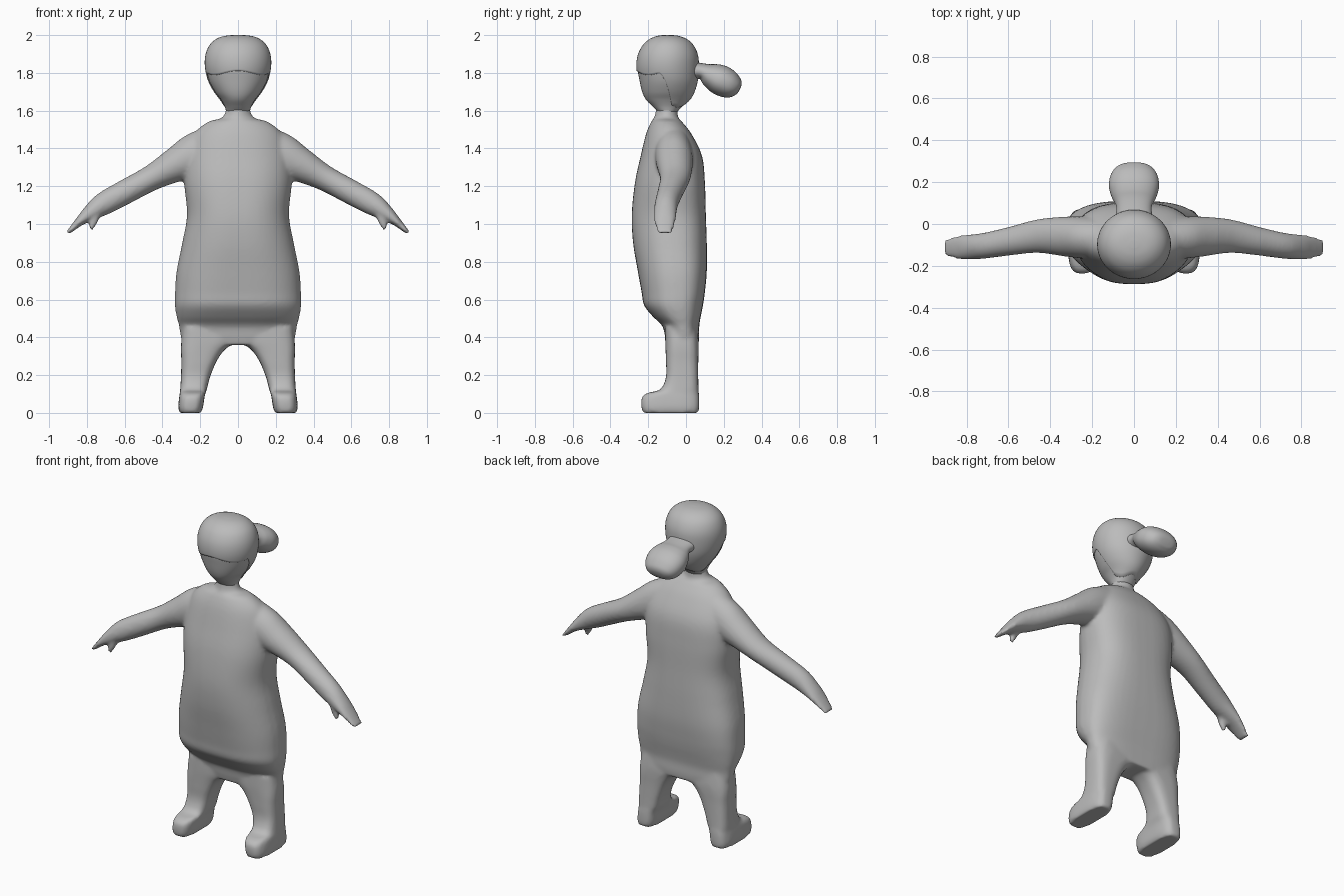
import bpy, bmesh, math
from mathutils import Vector

if "Cube" in bpy.data.objects:
    bpy.data.objects.remove(bpy.data.objects["Cube"])

grey = bpy.data.materials.new("plain grey")
grey.diffuse_color = (0.5, 0.5, 0.5, 1)
grey.use_nodes = True
grey.node_tree.nodes["Principled BSDF"].inputs["Base Color"].default_value = grey.diffuse_color
X, Y, Z = Vector((1, 0, 0)), Vector((0, 1, 0)), Vector((0, 0, 1))


def resample(rows, n=5):
    """Catmull-Rom interpolation of rows of numbers."""
    out = []
    for i in range(len(rows) - 1):
        a, b, c, d = rows[max(i - 1, 0)], rows[i], rows[i + 1], rows[min(i + 2, len(rows) - 1)]
        for k in range(n):
            t = k / n
            out.append([q + 0.5 * t * (r - p + t * (2 * p - 5 * q + 4 * r - s + t * (3 * (q - r) + s - p)))
                        for p, q, r, s in zip(a, b, c, d)])
    return out + [list(rows[-1])]


def oval(center, u, v, e=2.0, taper=0.0, n=48):
    """Superellipse ring; taper narrows the front side."""
    pts = []
    for i in range(n):
        a = 2 * math.pi * i / n
        c, s = math.cos(a), math.sin(a)
        c = math.copysign(abs(c) ** (2 / e), c)
        s = math.copysign(abs(s) ** (2 / e), s)
        pts.append(center + u * c * (1 - taper * max(0, -s) ** 1.5) + v * s)
    return pts


def loft(bm, rings):
    start = len(bm.faces)
    loops = [[bm.verts.new(p) for p in r] for r in rings]
    n = len(loops[0])
    for a, b in zip(loops, loops[1:]):
        for i in range(n):
            bm.faces.new((a[i], a[(i + 1) % n], b[(i + 1) % n], b[i]))
    bm.faces.new(loops[0][::-1])
    bm.faces.new(loops[-1])
    bm.faces.ensure_lookup_table()
    bmesh.ops.recalc_face_normals(bm, faces=bm.faces[start:])


def tube(bm, rows, width_axis, e=2.0):
    """Rows: x, y, z, half width along width_axis, half thickness."""
    rows = resample(rows)
    c = [Vector(r[:3]) for r in rows]
    rings = []
    for i, r in enumerate(rows):
        t = (c[min(i + 1, len(c) - 1)] - c[max(i - 1, 0)]).normalized()
        rings.append(oval(c[i], width_axis * r[3], t.cross(width_axis).normalized() * r[4], e))
    loft(bm, rings)


def finish(bm, name):
    me = bpy.data.meshes.new(name)
    bm.to_mesh(me)
    bm.free()
    me.materials.append(grey)
    ob = bpy.data.objects.new(name, me)
    bpy.context.collection.objects.link(ob)
    for p in me.polygons:
        p.use_smooth = True
    return ob


# Body: torso with coat, arms and legs fused into one skin
bm = bmesh.new()
torso = [  # z, half width, front y, back y, squareness
    (0.36, 0.28, -0.10, 0.065, 3), (0.40, 0.302, -0.11, 0.07, 3), (0.46, 0.312, -0.125, 0.07, 3),
    (0.51, 0.325, -0.175, 0.078, 3.2), (0.57, 0.334, -0.222, 0.09, 3.2), (0.64, 0.333, -0.235, 0.10, 3.2),
    (0.75, 0.325, -0.255, 0.11, 3), (0.90, 0.295, -0.28, 0.11, 2.8), (1.05, 0.27, -0.287, 0.105, 2.8),
    (1.22, 0.285, -0.27, 0.10, 2.8), (1.36, 0.28, -0.24, 0.085, 2.6), (1.475, 0.235, -0.212, 0.03, 2.4),
    (1.54, 0.16, -0.185, -0.02, 2.2), (1.56, 0.09, -0.17, -0.04, 2), (1.60, 0.065, -0.16, -0.045, 2),
    (1.68, 0.06, -0.15, -0.05, 2)]
loft(bm, [oval(Vector((0, (f + b) / 2, z)), X * w, Y * (b - f) / 2, e, 0.2)
          for z, w, f, b, e in resample(torso)])
leg = [  # z, inner x, outer x, front y, back y
    (0.0, 0.195, 0.31, -0.228, 0.065), (0.03, 0.185, 0.316, -0.236, 0.07), (0.08, 0.178, 0.312, -0.234, 0.07),
    (0.105, 0.172, 0.308, -0.205, 0.068), (0.125, 0.165, 0.306, -0.135, 0.066), (0.19, 0.148, 0.302, -0.106, 0.065),
    (0.27, 0.115, 0.30, -0.106, 0.065), (0.33, 0.075, 0.302, -0.108, 0.067), (0.38, 0.02, 0.30, -0.11, 0.067),
    (0.45, 0.02, 0.29, -0.11, 0.06)]
arm = [(0.15, -0.07, 1.385, 0.10, 0.13), (0.24, -0.065, 1.355, 0.10, 0.118), (0.33, -0.06, 1.313, 0.095, 0.092),
       (0.46, -0.058, 1.243, 0.08, 0.068), (0.60, -0.083, 1.168, 0.068, 0.065), (0.71, -0.103, 1.108, 0.062, 0.061),
       (0.785, -0.11, 1.057, 0.06, 0.042), (0.84, -0.112, 1.012, 0.056, 0.024), (0.902, -0.112, 0.952, 0.04, 0.010)]
thumb = [(0.75, -0.135, 1.05, 0.024, 0.024), (0.765, -0.14, 1.01, 0.02, 0.02), (0.78, -0.142, 0.968, 0.011, 0.011)]
for s in (-1, 1):
    loft(bm, [oval(Vector((s * (a + b) / 2, (f + k) / 2, z)), X * (b - a) / 2, Y * (k - f) / 2, 3.2)
              for z, a, b, f, k in resample(leg)])
    for part in (arm, thumb):
        tube(bm, [(s * r[0],) + r[1:] for r in part], Y)
body = finish(bm, "body")
mod = body.modifiers.new("fuse", 'REMESH')
mod.mode = 'VOXEL'
mod.voxel_size = 0.011
mod.use_smooth_shade = True
mod = body.modifiers.new("soften", 'SMOOTH')
mod.factor = 0.5
mod.iterations = 6

# Head: rounded profile narrowing to the chin
profile = resample([  # z, half width, front y, back y
    (1.595, 0.062, -0.15, -0.045), (1.625, 0.072, -0.18, -0.018), (1.66, 0.092, -0.213, 0.018),
    (1.70, 0.122, -0.232, 0.04), (1.76, 0.153, -0.246, 0.057), (1.83, 0.169, -0.257, 0.062),
    (1.89, 0.167, -0.25, 0.058), (1.94, 0.147, -0.225, 0.036), (1.972, 0.113, -0.19, 0.002),
    (1.989, 0.07, -0.15, -0.04), (1.995, 0.015, -0.11, -0.085)], 8)
bm = bmesh.new()
loft(bm, [oval(Vector((0, (f + b) / 2, z)), X * w, Y * (b - f) / 2, 2.1) for z, w, f, b in profile])
finish(bm, "head")


# Hair cap: the head surface pushed out, ending at a hairline that drops behind the ears
def hair_point(z, a, out):
    z = min(max(z, profile[0][0]), profile[-1][0])
    i = next(k for k in range(1, len(profile)) if z <= profile[k][0] + 1e-6)
    p, q = profile[i - 1], profile[i]
    t = (z - p[0]) / (q[0] - p[0])
    w, f, b = (p[k] + t * (q[k] - p[k]) for k in (1, 2, 3))
    return Vector(((w + out) * math.cos(a), (f + b) / 2 + ((b - f) / 2 + out) * math.sin(a),
                   z + out * max(0, (z - 1.83) / 0.17)))


def hairline(a):
    s = math.sin(a)
    drop = min(1, max(0, (s + 0.3) / 0.6))
    return 1.795 + 0.02 * max(0, -s - 0.6) - 0.17 * drop * drop * (3 - 2 * drop) + 0.008 * math.cos(4 * a)


bm = bmesh.new()
angles = [2 * math.pi * i / 72 for i in range(72)]
rings = [[hair_point(hairline(a), a, -0.012) for a in angles]]
for k in range(33):
    t = math.sin(k / 32 * math.pi / 2)
    rings.append([hair_point(hairline(a) + (1.995 - hairline(a)) * t, a, 0.006) for a in angles])
loft(bm, rings)
finish(bm, "hair")

# Ponytail: flattened bulb hanging off the back of the head
bm = bmesh.new()
tube(bm, [(0, 0.03, 1.812, 0.088, 0.05), (0, 0.085, 1.808, 0.085, 0.043), (0, 0.13, 1.787, 0.106, 0.066),
          (0, 0.18, 1.763, 0.12, 0.08), (0, 0.23, 1.738, 0.112, 0.074), (0, 0.265, 1.722, 0.088, 0.054),
          (0, 0.281, 1.714, 0.055, 0.03), (0, 0.285, 1.712, 0.015, 0.008)], X, 2.2)
finish(bm, "ponytail")
